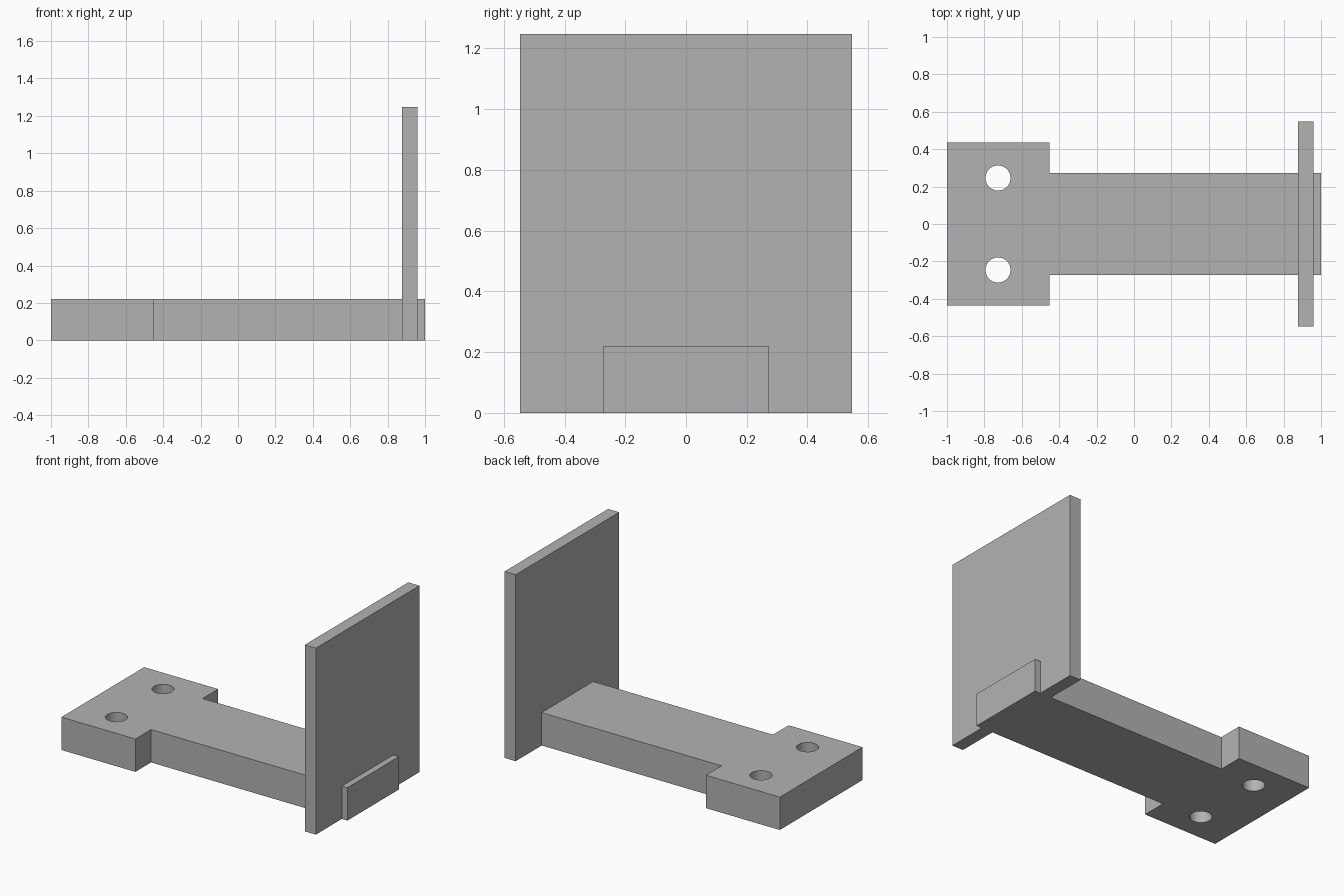
import bpy
import bmesh
from mathutils import Matrix

cube = bpy.data.objects.get("Cube")
if cube:
    bpy.data.objects.remove(cube, do_unlink=True)

GREY = (0.45, 0.45, 0.45, 1)
grey = bpy.data.materials.new("plain grey")
grey.use_nodes = True
grey.diffuse_color = GREY
grey.node_tree.nodes["Principled BSDF"].inputs["Base Color"].default_value = GREY


def add_object(name, bm):
    bmesh.ops.recalc_face_normals(bm, faces=bm.faces)
    mesh = bpy.data.meshes.new(name)
    bm.to_mesh(mesh)
    bm.free()
    mesh.materials.append(grey)
    obj = bpy.data.objects.new(name, mesh)
    bpy.context.collection.objects.link(obj)
    return obj


def extrude_outline(name, outline, height):
    bm = bmesh.new()
    face = bm.faces.new([bm.verts.new((x, y, 0)) for x, y in outline])
    top = bmesh.ops.extrude_face_region(bm, geom=[face])["geom"]
    verts = [v for v in top if isinstance(v, bmesh.types.BMVert)]
    bmesh.ops.translate(bm, verts=verts, vec=(0, 0, height))
    return add_object(name, bm)


def block(name, x0, x1, half_width, height):
    w = half_width
    return extrude_outline(name, [(x0, -w), (x1, -w), (x1, w), (x0, w)], height)


BACK, SHOULDER, PLATE_IN, PLATE_OUT, END = -1, -0.453, 0.877, 0.959, 1
HEAD_W, ARM_W, PLATE_W = 0.437, 0.272, 0.547
THICK, TALL = 0.22, 1.247

# T-shaped base: wide mounting head and narrower arm
half = [(BACK, HEAD_W), (SHOULDER, HEAD_W), (SHOULDER, ARM_W), (PLATE_IN, ARM_W)]
outline = half + [(x, -y) for x, y in reversed(half)]
base = extrude_outline("mounting_arm", outline, THICK)

# Two bolt holes through the head
bm = bmesh.new()
for side in (-1, 1):
    bmesh.ops.create_cone(bm, cap_ends=True, segments=48, radius1=0.067,
                          radius2=0.067, depth=1,
                          matrix=Matrix.Translation((-0.727, side * 0.246, 0)))
cutter = add_object("bolt_hole_cutter", bm)
cutter.hide_render = True
cutter.hide_viewport = True
holes = base.modifiers.new("bolt_holes", 'BOOLEAN')
holes.operation = 'DIFFERENCE'
holes.solver = 'EXACT'
holes.object = cutter

# Smooth hole walls, crisp edges elsewhere
bpy.context.view_layer.objects.active = base
base.select_set(True)
bpy.ops.object.modifier_apply(modifier=holes.name)
bpy.ops.object.shade_smooth_by_angle()
bpy.data.objects.remove(cutter, do_unlink=True)

# Upright plate and the arm end showing beyond it
block("upright_plate", PLATE_IN, PLATE_OUT, PLATE_W, TALL)
block("arm_end_tab", PLATE_OUT, END, ARM_W, THICK)
